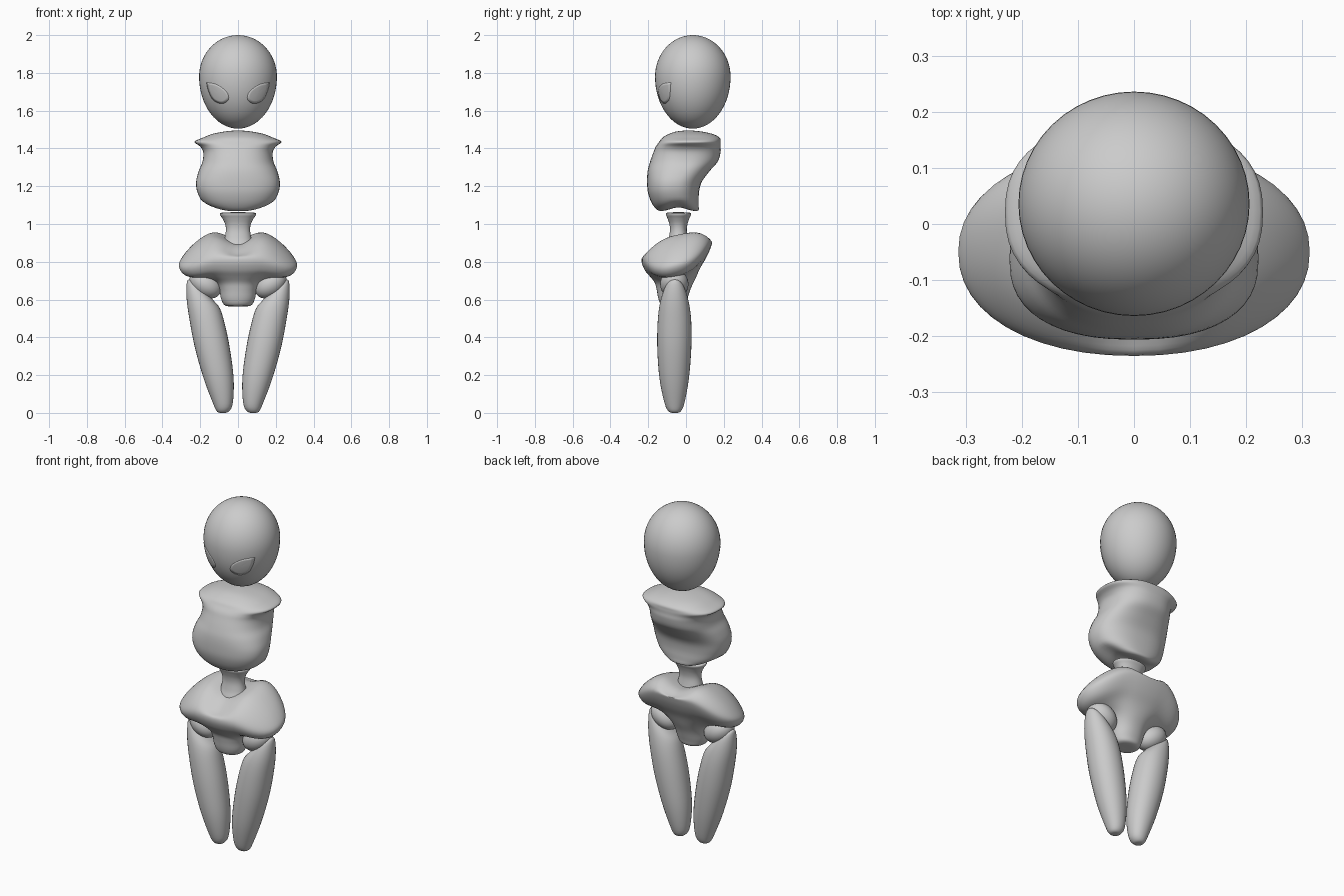
import bpy, bmesh, math
from mathutils import Vector, Matrix

if "Cube" in bpy.data.objects:
    bpy.data.objects.remove(bpy.data.objects["Cube"])


def finish(bm, name):
    bmesh.ops.remove_doubles(bm, verts=bm.verts, dist=1e-5)
    bmesh.ops.recalc_face_normals(bm, faces=bm.faces)
    me = bpy.data.meshes.new(name)
    bm.to_mesh(me)
    bm.free()
    me.shade_smooth()
    ob = bpy.data.objects.new(name, me)
    bpy.context.collection.objects.link(ob)
    return ob


def smooth_rows(rows, steps):
    """Catmull-Rom interpolation through the cross-section rows."""
    out = []
    for i in range(len(rows) - 1):
        p0, p1 = rows[max(i - 1, 0)], rows[i]
        p2, p3 = rows[i + 1], rows[min(i + 2, len(rows) - 1)]
        for k in range(steps):
            t = k / steps
            out.append([0.5 * (2*b + (c - a)*t + (2*a - 5*b + 4*c - d)*t*t + (3*b - a - 3*c + d)*t**3)
                        for a, b, c, d in zip(p0, p1, p2, p3)])
    return out + [list(rows[-1])]


def loft(name, rows, power=2.0, warp=None, seg=48, steps=4):
    """Rows: z, centre x, half width, front y, back y, slope across x."""
    bm = bmesh.new()
    rings = []
    for z, cx, w, yf, yb, slope in smooth_rows(rows, steps):
        ring = []
        for j in range(seg):
            a = 2 * math.pi * j / seg
            c, s = math.cos(a), math.sin(a)
            dx = math.copysign(abs(c) ** (2 / power), c) * w
            dy = math.copysign(abs(s) ** (2 / power), s) * (yb - yf) / 2
            p = Vector((cx + dx, (yf + yb) / 2 + dy, z + slope * dx))
            ring.append(bm.verts.new(warp(p) if warp else p))
        rings.append(ring)
    for lo, hi in zip(rings, rings[1:]):
        for j in range(seg):
            k = (j + 1) % seg
            bm.faces.new((lo[j], lo[k], hi[k], hi[j]))
    bm.faces.new(rings[0])
    bm.faces.new(rings[-1])
    return finish(bm, name)


def centred(rows):
    return [(z, 0, w, yf, yb, 0) for z, w, yf, yb in rows]


def ramp(v, a, b):
    t = min(max((v - a) / (b - a), 0), 1)
    return t * t * (3 - 2 * t)


# Head: egg with a longer lower half
bm = bmesh.new()
bmesh.ops.create_uvsphere(bm, u_segments=48, v_segments=32, radius=1)
for v in bm.verts:
    x, y, z = v.co
    v.co = (x * .206, .036 + y * .2, 1.78 + z * (.22 if z > 0 else .275))
finish(bm, "head")

# Eyes: rounded patches lying on the face
EYE = [(.166, 1.749), (.115, 1.739), (.062, 1.702), (.05, 1.66), (.085, 1.638), (.13, 1.656), (.156, 1.705)]
outline = smooth_rows(EYE + EYE[:1], 4)[:-1]
for side, label in ((1, "right"), (-1, "left")):
    bm = bmesh.new()
    rings = []
    for f in (1.0, 1.0, .75, .5, .25, .02):
        lift = .99 if not rings else 1.006
        ring = []
        for ox, oz in outline:
            x, z = .105 + (ox - .105) * f, 1.695 + (oz - 1.695) * f
            d = math.sqrt(max(0, 1 - (x / .206) ** 2 - ((z - 1.78) / .275) ** 2))
            ring.append(bm.verts.new((side * x * lift, .036 - .2 * d * lift, 1.78 + (z - 1.78) * lift)))
        rings.append(ring)
    for lo, hi in zip(rings, rings[1:]):
        for j in range(len(lo)):
            k = (j + 1) % len(lo)
            bm.faces.new((lo[j], lo[k], hi[k], hi[j]))
    bm.faces.new(rings[-1])
    finish(bm, label + "_eye")


# Chest: flared shoulders, full front, hollow lower back, arched underside
def chest_warp(p):
    p.z += .022 * math.exp(-((p.y + .04) / .06) ** 2) * (1 - ramp(p.z, 1.07, 1.14))
    return p


loft("chest", centred([
    (1.072, .004, -.045, -.035), (1.067, .09, -.135, .058), (1.10, .172, -.175, .067),
    (1.16, .212, -.2, .068), (1.22, .222, -.206, .082), (1.28, .208, -.203, .125),
    (1.33, .188, -.19, .168), (1.38, .184, -.172, .183), (1.41, .2, -.16, .183),
    (1.435, .23, -.142, .183), (1.457, .186, -.125, .178), (1.477, .135, -.09, .14),
    (1.49, .07, -.05, .08), (1.496, .003, .01, .016)]), 2.4, chest_warp)

# Waist spool
loft("waist", centred([
    (.87, .004, -.045, -.037), (.875, .08, -.105, .022), (.92, .072, -.093, .012),
    (.965, .064, -.085, .004), (1.0, .068, -.088, .008), (1.03, .083, -.098, .018),
    (1.05, .096, -.106, .027), (1.06, .085, -.1, .02), (1.063, .004, -.045, -.037)]), 2.2)


# Pelvis: tilted wings that droop at the sides, dip at the top centre
def pelvis_warp(p):
    x, y, z = p
    p.z += .21 * (y + .05) * ramp(z, .6, .8)
    p.z -= .065 * ramp(abs(x), .1, .33) * ramp(z, .6, .75)
    p.z -= .05 * math.exp(-(x / .09) ** 2) * ramp(z, .85, .93)
    return p


loft("pelvis", centred([
    (.564, .003, -.07, -.064), (.567, .065, -.125, -.01), (.60, .088, -.145, .005),
    (.655, .1, -.155, .025), (.70, .127, -.165, .05), (.745, .2, -.19, .075),
    (.79, .28, -.218, .108), (.84, .313, -.235, .132), (.88, .297, -.225, .138),
    (.92, .25, -.185, .113), (.945, .18, -.135, .07), (.953, .09, -.09, .02),
    (.953, .003, -.04, -.034)]), 2.15, pelvis_warp)

# Hip joints and legs
LEG = [
    (.0, -.08, .003, -.063, -.057, 0), (.006, -.08, .03, -.09, -.03, 0), (.05, -.08, .052, -.113, -.009, 0),
    (.18, -.102, .079, -.14, .015, 0), (.34, -.135, .092, -.152, .028, 0), (.48, -.163, .093, -.15, .028, -.1),
    (.58, -.184, .088, -.138, .016, -.3), (.645, -.2, .07, -.115, -.005, -.7), (.672, -.21, .04, -.09, -.03, -.8),
    (.682, -.215, .003, -.063, -.057, -.8)]
for side, label in ((-1, "left"), (1, "right")):
    bm = bmesh.new()
    place = (Matrix.Translation((side * .172, -.062, .682)) @ Matrix.Rotation(side * -.62, 4, 'Y')
             @ Matrix.Diagonal((.092, .075, .068, 1)))
    bmesh.ops.create_uvsphere(bm, u_segments=32, v_segments=20, radius=1, matrix=place)
    finish(bm, label + "_hip_joint")
    loft(label + "_leg", LEG, 2.1, lambda p: Vector((-side * p.x, p.y, p.z)), seg=32)
